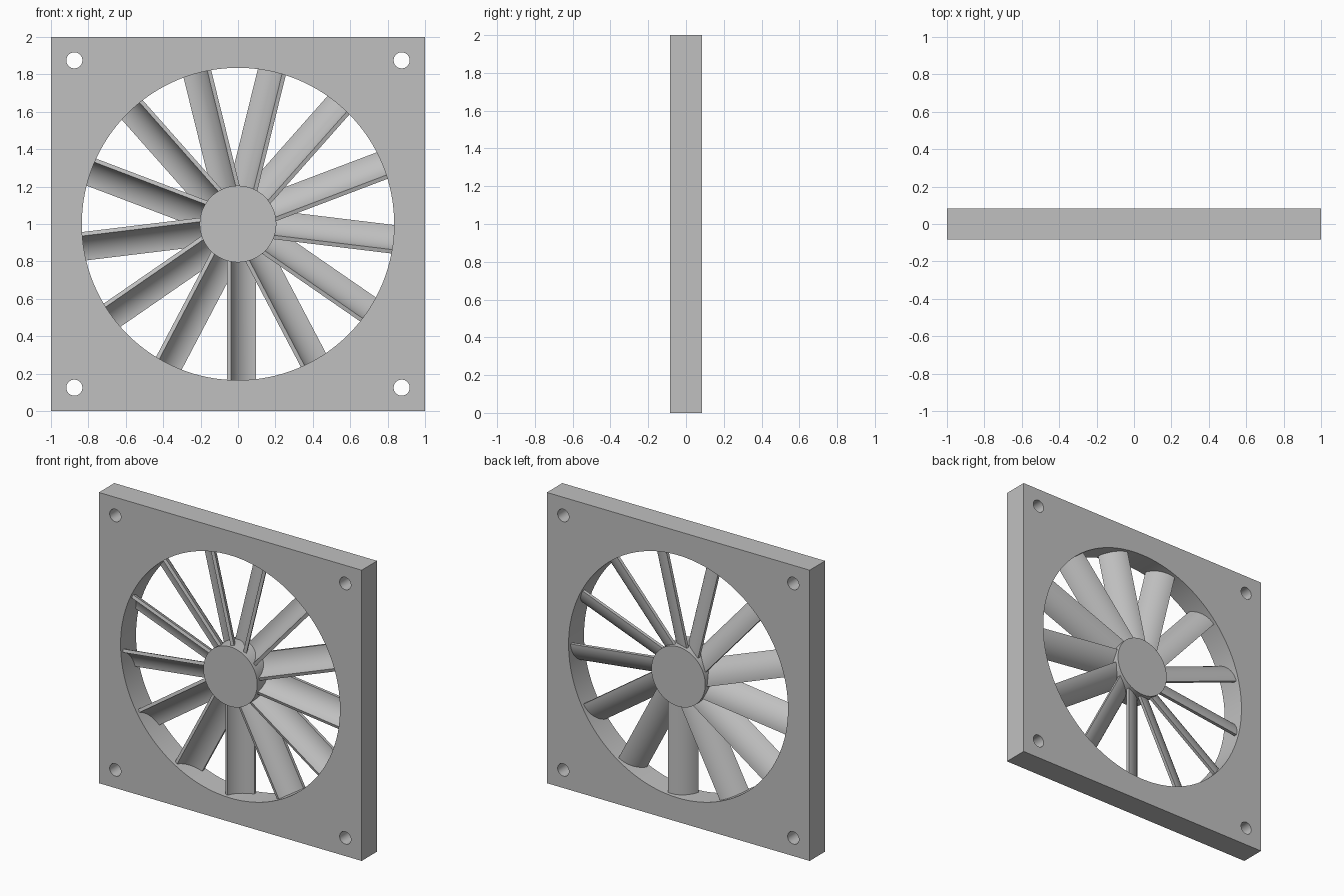
import bpy
import bmesh
import math

cube = bpy.data.objects.get("Cube")
if cube:
    bpy.data.objects.remove(cube, do_unlink=True)

HALF_DEPTH = 0.084
RING_R = 0.835
HUB_R = 0.205
BLADES = 13

grey = bpy.data.materials.new("plain grey")
grey.use_nodes = True
COLOUR = (0.53, 0.53, 0.53, 1)
grey.diffuse_color = COLOUR
grey.node_tree.nodes["Principled BSDF"].inputs["Base Color"].default_value = COLOUR


def circle(x, y, r, n):
    return [(x + r * math.cos(math.tau * i / n), y + r * math.sin(math.tau * i / n))
            for i in range(n)]


def smooth(obj):
    bpy.ops.object.select_all(action='DESELECT')
    obj.select_set(True)
    bpy.context.view_layer.objects.active = obj
    bpy.ops.object.shade_smooth_by_angle(angle=math.radians(30))


def plate(name, outlines):
    """Upright slab from closed outlines; inner outlines become holes."""
    curve = bpy.data.curves.new(name, 'CURVE')
    curve.dimensions = '2D'
    curve.fill_mode = 'BOTH'
    curve.extrude = HALF_DEPTH
    for pts in outlines:
        spline = curve.splines.new('POLY')
        spline.points.add(len(pts) - 1)
        for p, (x, y) in zip(spline.points, pts):
            p.co = (x, y, 0, 1)
        spline.use_cyclic_u = True
    temp = bpy.data.objects.new(name + "_outline", curve)
    bpy.context.collection.objects.link(temp)
    graph = bpy.context.evaluated_depsgraph_get()
    mesh = bpy.data.meshes.new_from_object(temp.evaluated_get(graph))
    bpy.data.objects.remove(temp, do_unlink=True)
    bm = bmesh.new()
    bm.from_mesh(mesh)
    bmesh.ops.remove_doubles(bm, verts=bm.verts, dist=0.0001)
    bmesh.ops.recalc_face_normals(bm, faces=bm.faces)
    bm.to_mesh(mesh)
    bm.free()
    mesh.materials.clear()
    mesh.materials.append(grey)
    obj = bpy.data.objects.new(name, mesh)
    bpy.context.collection.objects.link(obj)
    obj.rotation_euler.x = math.pi / 2
    obj.location.z = 1
    smooth(obj)
    return obj


# Square frame with the round opening and four screw holes
square = [(-1, -1), (1, -1), (1, 1), (-1, 1)]
screw_holes = [circle(sx * 0.875, sy * 0.875, 0.043, 32) for sx in (-1, 1) for sy in (-1, 1)]
plate("frame", [square, circle(0, 0, RING_R, 128)] + screw_holes)

# Central hub
plate("hub", [circle(0, 0, HUB_R, 64)])

# Blade: curved shell section drawn out from hub to frame
STEPS = 14
mesh = bpy.data.meshes.new("blade")
bm = bmesh.new()


def section(r):
    pts = []
    for i in range(STEPS + 1):
        a = math.radians(73 - 70 * i / STEPS)
        pts.append((0.103 - r * math.sin(a), -0.105 + r * math.cos(a)))
    return pts


def row(pts, reach):
    return [bm.verts.new((x, y, -math.sqrt(reach ** 2 - x ** 2))) for x, y in pts]


inner, outer = section(0.146), section(0.168)
rows = [row(inner, HUB_R - 0.01), row(inner, RING_R + 0.003),
        row(outer, RING_R + 0.003), row(outer, HUB_R - 0.01)]
for k in range(4):
    a, b = rows[k], rows[(k + 1) % 4]
    for i in range(STEPS):
        bm.faces.new((a[i], a[i + 1], b[i + 1], b[i]))
for end in (0, STEPS):
    bm.faces.new([r[end] for r in rows])
bmesh.ops.recalc_face_normals(bm, faces=bm.faces)
bm.to_mesh(mesh)
bm.free()
mesh.materials.append(grey)

for k in range(BLADES):
    blade = bpy.data.objects.new(f"blade_{k + 1}", mesh)
    bpy.context.collection.objects.link(blade)
    blade.location.z = 1
    blade.rotation_euler.y = math.tau * k / BLADES
    if k == 0:
        smooth(blade)
